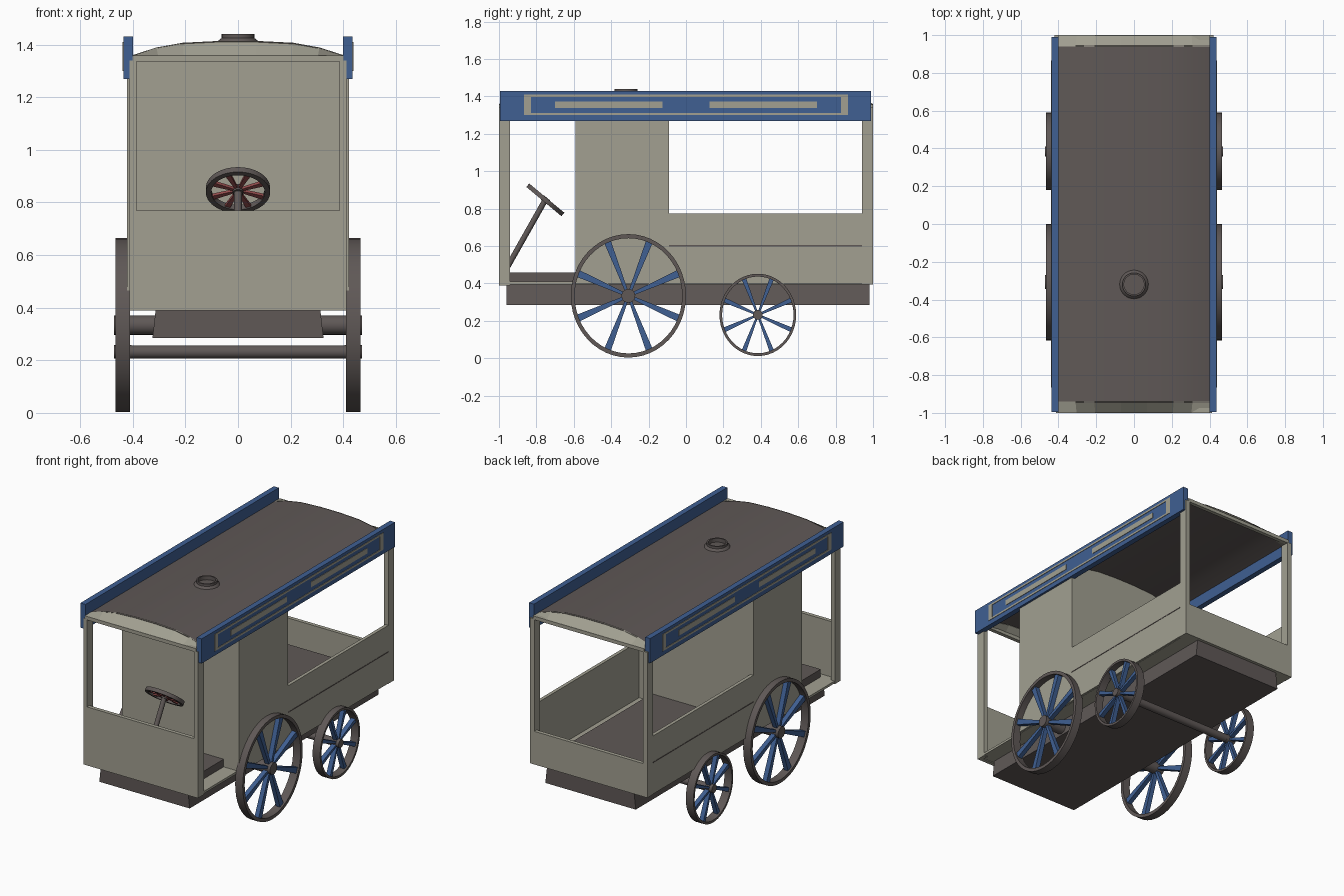
import bpy, bmesh, math
from mathutils import Matrix, Vector

if "Cube" in bpy.data.objects:
    bpy.data.objects.remove(bpy.data.objects["Cube"])


def mat(name, rgb):
    m = bpy.data.materials.new(name)
    m.diffuse_color = (*rgb, 1)
    m.use_nodes = True
    m.node_tree.nodes["Principled BSDF"].inputs["Base Color"].default_value = m.diffuse_color
    return m


BEIGE = mat("warm_grey", (0.36, 0.35, 0.285))
DARK = mat("dark_grey", (0.115, 0.098, 0.094))
BLUE = mat("blue", (0.05, 0.115, 0.29))
RED = mat("dull_red", (0.30, 0.075, 0.075))


def finish(name, bm, material, smooth=False):
    bmesh.ops.recalc_face_normals(bm, faces=bm.faces)
    me = bpy.data.meshes.new(name)
    bm.to_mesh(me)
    bm.free()
    me.materials.append(material)
    ob = bpy.data.objects.new(name, me)
    bpy.context.collection.objects.link(ob)
    if smooth:
        bpy.ops.object.select_all(action='DESELECT')
        ob.select_set(True)
        bpy.context.view_layer.objects.active = ob
        bpy.ops.object.shade_smooth_by_angle(angle=math.radians(35))
    return ob


def box(name, x, y, z, material):
    bm = bmesh.new()
    size = [b - a for a, b in (x, y, z)]
    mid = [(a + b) / 2 for a, b in (x, y, z)]
    bmesh.ops.create_cube(bm, size=1, matrix=Matrix.Translation(mid) @ Matrix.Diagonal((*size, 1)))
    return finish(name, bm, material)


def pair(name, x, y, z, material):
    box(name + "_right", x, y, z, material)
    box(name + "_left", (-x[1], -x[0]), y, z, material)


def lathe(name, profile, material, matrix, n=40, closed=True):
    """Spin (radius, height) points around the local z axis."""
    bm = bmesh.new()
    rings = [[bm.verts.new(matrix @ Vector((r * math.cos(t), r * math.sin(t), h)))
              for t in (2 * math.pi * i / n for i in range(n))] for r, h in profile]
    count = len(rings) if closed else len(rings) - 1
    for k in range(count):
        a, b = rings[k], rings[(k + 1) % len(rings)]
        for i in range(n):
            j = (i + 1) % n
            bm.faces.new((a[i], a[j], b[j], b[i]))
    if not closed:
        bm.faces.new(rings[0])
        bm.faces.new(rings[-1])
    return finish(name, bm, material, True)


def rod(name, a, b, r, material, n=20):
    a, b = Vector(a), Vector(b)
    m = Matrix.Translation(a) @ (b - a).to_track_quat('Z', 'Y').to_matrix().to_4x4()
    return lathe(name, [(r, 0), (r, (b - a).length)], material, m, n, False)


def spokes(name, count, r0, r1, w0, w1, depth, material, matrix, offset):
    """Tapered spokes, wider at the rim."""
    bm = bmesh.new()
    for k in range(count):
        rot = matrix @ Matrix.Rotation(offset + 2 * math.pi * k / count, 4, 'Z')
        loops = [[bm.verts.new(rot @ Vector((r, sy * w / 2, sz * depth / 2)))
                  for sy, sz in ((-1, -1), (1, -1), (1, 1), (-1, 1))] for r, w in ((r0, w0), (r1, w1))]
        a, b = loops
        bm.faces.new(a)
        bm.faces.new(b)
        for i in range(4):
            j = (i + 1) % 4
            bm.faces.new((a[i], a[j], b[j], b[i]))
    return finish(name, bm, material)


# Chassis, raised inner floor and body floor
bm = bmesh.new()
bmesh.ops.create_cube(bm, size=1)
for v in bm.verts:
    low = v.co.z < 0
    v.co = ((0.325 if low else 0.312) * math.copysign(1, v.co.x),
            -0.96 if v.co.y < 0 else 0.98, 0.285 if low else 0.40)
finish("chassis", bm, DARK)
box("raised_floor", (-0.31, 0.31), (-0.94, 0.94), (0.40, 0.46), DARK)
box("floor", (-0.41, 0.41), (-0.99, 0.99), (0.395, 0.41), BEIGE)

# Body panels and cabin
box("front_panel", (-0.41, 0.41), (-1.0, -0.975), (0.39, 0.77), BEIGE)
box("rear_panel", (-0.415, 0.415), (0.975, 1.0), (0.395, 0.61), BEIGE)
pair("side_panel", (0.40, 0.422), (-0.09, 1.0), (0.397, 0.775), BEIGE)
pair("side_seam", (0.421, 0.424), (-0.09, 0.94), (0.599, 0.605), DARK)
box("cabin", (-0.422, 0.422), (-0.59, -0.09), (0.397, 1.35), BEIGE)

# Corner posts
pair("front_post", (0.385, 0.412), (-1.0, -0.94), (0.39, 1.34), BEIGE)
pair("rear_post", (0.39, 0.422), (0.94, 1.0), (0.395, 1.34), BEIGE)

# Arched roof shell
ARCH = [(-0.41, 1.355), (-0.31, 1.387), (-0.21, 1.405), (-0.07, 1.412),
        (0.07, 1.412), (0.21, 1.405), (0.31, 1.387), (0.41, 1.355)]
bm = bmesh.new()
outline = ARCH + [(x, z - 0.016) for x, z in reversed(ARCH)]
ends = [[bm.verts.new((x, y, z)) for x, z in outline] for y in (-0.945, 0.945)]
for e in ends:
    bm.faces.new(e)
for i in range(len(outline)):
    j = (i + 1) % len(outline)
    bm.faces.new((ends[0][i], ends[0][j], ends[1][j], ends[1][i]))
finish("roof", bm, DARK, True)

# Cabin infill up to the arch
bm = bmesh.new()
fill = [(-0.41, 1.34)] + [(x, z - 0.01) for x, z in ARCH] + [(0.41, 1.34)]
ends = [[bm.verts.new((x, y, z)) for x, z in fill] for y in (-0.59, -0.09)]
for e in ends:
    bm.faces.new(e)
for i in range(len(fill)):
    j = (i + 1) % len(fill)
    bm.faces.new((ends[0][i], ends[0][j], ends[1][j], ends[1][i]))
finish("cabin_top", bm, BEIGE)

# Roof end beams with sloping eaves
for label, s in (("front", -1), ("rear", 1)):
    box(label + "_beam", (-0.40, 0.40), tuple(sorted((s * 0.975, s * 1.0))), (1.335, 1.358), BEIGE)
    bm = bmesh.new()
    rows = [[bm.verts.new((x * k, y, f(z))) for x, z in ARCH] for k, y, f in (
        (0.98, s * 1.0, lambda z: 1.357), (1, s * 0.94, lambda z: z + 0.002),
        (1, s * 0.94, lambda z: z - 0.018), (0.98, s * 0.995, lambda z: 1.337))]
    for a, b in zip(rows, rows[1:] + rows[:1]):
        for i in range(len(ARCH) - 1):
            bm.faces.new((a[i], a[i + 1], b[i + 1], b[i]))
    finish(label + "_eave", bm, BEIGE)

# Roof vent
lathe("roof_vent", [(0.08, 1.40), (0.075, 1.415), (0.062, 1.425), (0.062, 1.44), (0.053, 1.44),
                    (0.053, 1.415)], DARK, Matrix.Translation((0, -0.32, 0)), 32, False)

# Side sign boards with framed plates
pair("sign_board", (0.40, 0.436), (-0.995, 0.99), (1.27, 1.43), BLUE)
PLATE = (0.434, 0.439)
for z0 in (1.30, 1.398):
    pair("sign_frame_rail", PLATE, (-0.865, 0.865), (z0, z0 + 0.012), BEIGE)
for s in (-1, 1):
    pair("sign_frame_end", PLATE, tuple(sorted((s * 0.83, s * 0.865))), (1.30, 1.41), BEIGE)
    pair("sign_plate", PLATE, tuple(sorted((s * 0.125, s * 0.70))), (1.338, 1.373), BEIGE)

# Wheels, hubs and axles
for label, y, z, ry, rz, rim, hub, axle in (("front", -0.308, 0.334, 0.308, 0.33, 0.022, 0.037, 0.037),
                                            ("rear", 0.384, 0.232, 0.205, 0.22, 0.015, 0.026, 0.025)):
    for side, s in (("right", 1), ("left", -1)):
        m = (Matrix.Translation((s * 0.438, y, z)) @ Matrix.Diagonal((1, ry / rz, 1, 1))
             @ Matrix.Rotation(math.pi / 2, 4, 'Y'))
        w = 0.027
        lathe(f"{label}_wheel_rim_{side}", [(rz, -w), (rz, w), (rz - rim, w), (rz - rim, -w)], DARK, m, 48)
        spokes(f"{label}_wheel_spokes_{side}", 8, hub * 0.7, rz - rim * 0.6, hub * 0.45,
               rz * 0.12, 0.03, BLUE, m, math.pi / 8)
        rod(f"{label}_hub_{side}", (s * 0.405, y, z), (s * 0.472, y, z), hub, DARK)
    rod(label + "_axle", (-0.44, y, z), (0.44, y, z), axle, DARK)

# Steering column and wheel
centre = Vector((0, -0.752, 0.847))
normal = Vector((0, 0.64, 0.77))
m = Matrix.Translation(centre) @ normal.to_track_quat('Z', 'Y').to_matrix().to_4x4()
rod("steering_column", (0, -0.965, 0.47), centre, 0.015, DARK)
lathe("steering_wheel", [(0.122, -0.012), (0.122, 0.012), (0.102, 0.012), (0.102, -0.012)], DARK, m, 40)
spokes("steering_spokes", 8, 0.01, 0.106, 0.01, 0.022, 0.012, RED, m, math.pi / 8)
rod("steering_hub", centre - normal * 0.014, centre + normal * 0.014, 0.02, DARK)
